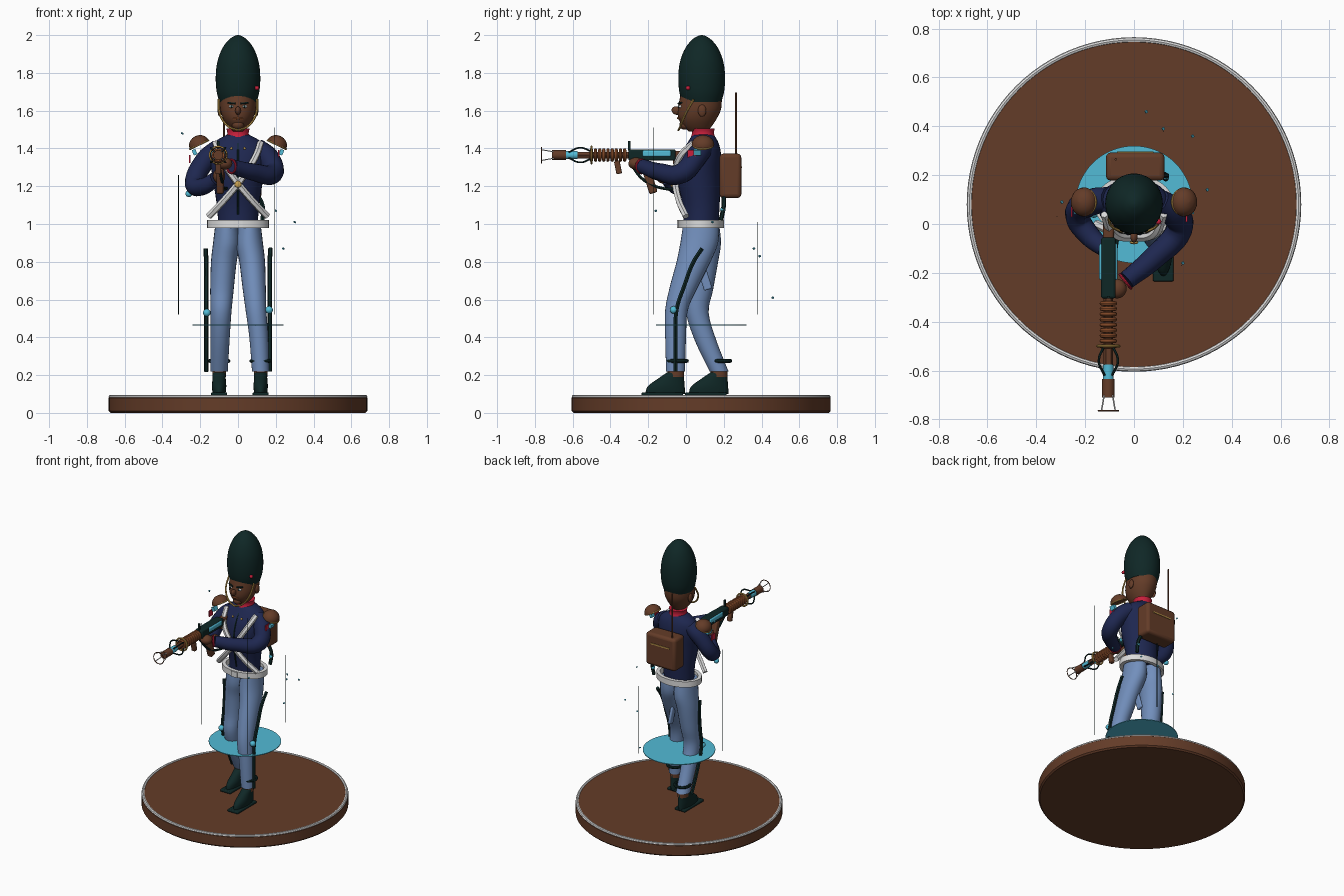
import bpy, bmesh, math
from mathutils import Vector

default = bpy.data.objects.get("Cube")
if default:
    bpy.data.objects.remove(default, do_unlink=True)


def material(name, hexcode):
    srgb = [int(hexcode[i:i + 2], 16) / 255 for i in (0, 2, 4)]
    color = [((c + .055) / 1.055) ** 2.4 if c > .04 else c / 12.92 for c in srgb] + [1]
    m = bpy.data.materials.new(name)
    m.use_nodes = True
    m.diffuse_color = color
    m.node_tree.nodes["Principled BSDF"].inputs["Base Color"].default_value = color
    return m


brown = material("brown", "643C28")
navy = material("navy cloth", "1E2750")
blue = material("blue grey cloth", "728FBC")
dark = material("dark green", "0F2726")
white = material("white leather", "DCDCDC")
red = material("red", "C8203C")
gold = material("gold", "C8A050")
cyan = material("turquoise", "52BBD6")
copper = material("copper", "A05A32")
made = []


def finish(obj, name, mat):
    obj.name = obj.data.name = name
    obj.data.materials.clear()
    obj.data.materials.append(mat)
    made.append(obj)
    return obj


def catmull(rows, steps):
    """Resample rows of numbers along a smooth curve through all of them."""
    rows = [Vector(r) for r in rows]
    out = []
    for i in range(len(rows) - 1):
        a, b, c, d = (rows[min(max(k, 0), len(rows) - 1)] for k in range(i - 1, i + 3))
        for s in range(steps):
            t = s / steps
            out.append(.5 * (2 * b + (c - a) * t + (2 * a - 5 * b + 4 * c - d) * t * t
                             + (3 * b - a - 3 * c + d) * t ** 3))
    return out + [rows[-1]]


def loft(name, rows, mat, steps=3, sides=32, cap=True):
    """Skin over level ellipses given as x, y, z, x radius, y radius."""
    bm = bmesh.new()
    rings = []
    for x, y, z, rx, ry in catmull(rows, steps):
        angles = [math.tau * k / sides for k in range(sides)]
        rings.append([bm.verts.new((x + rx * math.cos(a), y + ry * math.sin(a), z)) for a in angles])
    for low, high in zip(rings, rings[1:]):
        for k in range(sides):
            n = (k + 1) % sides
            bm.faces.new((low[k], low[n], high[n], high[k]))
    if cap:
        bm.faces.new(rings[0])
        bm.faces.new(rings[-1])
    else:
        bmesh.ops.remove_doubles(bm, verts=bm.verts, dist=1e-5)
    bmesh.ops.recalc_face_normals(bm, faces=bm.faces)
    mesh = bpy.data.meshes.new(name)
    bm.to_mesh(mesh)
    bm.free()
    obj = bpy.data.objects.new(name, mesh)
    bpy.context.collection.objects.link(obj)
    return finish(obj, name, mat)


def tube(name, points, radius, mat, radii=None, straight=False):
    curve = bpy.data.curves.new(name, "CURVE")
    curve.dimensions = "3D"
    curve.bevel_depth = radius
    curve.bevel_resolution = 4 if radius > .02 else 1
    curve.resolution_u = 6
    curve.use_fill_caps = True
    spline = curve.splines.new("BEZIER")
    spline.bezier_points.add(len(points) - 1)
    for i, (bp, co) in enumerate(zip(spline.bezier_points, points)):
        bp.co = co
        bp.radius = radii[i] if radii else 1
        bp.handle_left_type = bp.handle_right_type = "VECTOR" if straight else "AUTO"
    obj = bpy.data.objects.new(name, curve)
    bpy.context.collection.objects.link(obj)
    bpy.ops.object.select_all(action="DESELECT")
    obj.select_set(True)
    bpy.context.view_layer.objects.active = obj
    bpy.ops.object.convert(target="MESH")
    finish(bpy.context.object, name, mat)


def ball(name, loc, size, mat, rot=(0, 0, 0)):
    bpy.ops.mesh.primitive_uv_sphere_add(segments=20, ring_count=12, radius=1, location=loc, rotation=rot)
    bpy.context.object.scale = size if isinstance(size, tuple) else (size,) * 3
    finish(bpy.context.object, name, mat)


def box(name, loc, size, mat, rot=(0, 0, 0), bevel=0):
    bpy.ops.mesh.primitive_cube_add(size=1, location=loc, rotation=rot)
    obj = bpy.context.object
    obj.scale = size
    bpy.ops.object.transform_apply(location=False, rotation=False, scale=True)
    if bevel:
        mod = obj.modifiers.new("Bevel", "BEVEL")
        mod.width, mod.segments = bevel, 3
    finish(obj, name, mat)


def torus(name, loc, major, minor, mat, rot=(0, 0, 0), segments=32):
    bpy.ops.mesh.primitive_torus_add(major_radius=major, minor_radius=minor, major_segments=segments,
                                     minor_segments=8, location=loc, rotation=rot)
    finish(bpy.context.object, name, mat)


# Round stand with white rim, and floating disc
R = .685
loft("stand", [(0, .08, z, r, r) for z, r in ((0, R - .01), (.01, R), (.08, R), (.09, R - .01))], brown, 1, 96)
torus("stand_rim", (0, .08, .085), .674, .011, white, segments=96)
loft("floating_disc", [(0, .08, z, .24, .24) for z in (.462, .467)], cyan, 1, 64)

# Legs, boots, stripes and knee studs
leg_paths = {
    "left": (1, [(.12, -.055, .22, .046, .05), (.11, -.055, .4, .05, .055), (.095, -.05, .545, .055, .06),
                 (.085, -.01, .67, .062, .075), (.075, .04, .8, .068, .09), (.06, .07, .9, .072, .1),
                 (.06, .08, 1, .06, .095)]),
    "right": (-1, [(-.1, .175, .22, .046, .05), (-.095, .105, .38, .05, .057), (-.09, .06, .53, .055, .06),
                   (-.085, .075, .65, .062, .068), (-.075, .085, .8, .068, .085), (-.06, .085, .9, .072, .1),
                   (-.06, .08, 1, .06, .095)])}
for side, (s, path) in leg_paths.items():
    loft(side + "_leg", path, blue, 4, 24)
    x, y = path[0][:2]
    boot = ((-.055, .1, .034, .105), (-.05, .14, .038, .098), (-.025, .18, .035, .07), (0, .215, .034, .044))
    loft(side + "_boot", [(x, y + dy, z, rx, ry) for dy, z, rx, ry in boot], dark, 4, 24)
    box(side + "_sole", (x, y - .07, .1), (.085, .22, .018), dark, bevel=.006)
    loft(side + "_ankle", [(x, y, z, .036, .044) for z in (.19, .23)], brown, 1)
    torus(side + "_ankle_band", (x, y + .01, .275), .05, .01, dark)
    stripe = [(s * .168, p[1], p[2]) for p in path[:5]] + [(s * .172, .085, .87)]
    tube(side + "_leg_stripe", stripe, .012, dark)
    ball(side + "_knee_stud", (s * .165, path[2][1] - .015, path[2][2]), .02, cyan)
box("thigh_flap", (.045, .1, .71), (.02, .045, .12), blue, (.3, 0, 0), .008)

# Coat with collar, seam, buttons
loft("coat", [(0, .08, 1, .105, .092), (0, .08, 1.1, .112, .098), (0, .068, 1.25, .135, .115),
              (0, .078, 1.36, .15, .108), (0, .09, 1.43, .128, .082), (0, .09, 1.475, .055, .055)], navy, 4)
loft("collar", [(0, .09, 1.455, .068, .066), (0, .09, 1.48, .056, .058), (0, .09, 1.505, .062, .062)], red, 2)
tube("coat_seam", [(0, -.02, 1.05), (0, -.05, 1.25), (0, -.03, 1.36), (0, .02, 1.44)], .005, dark)
for i in range(4):
    for s in (-1, 1):
        ball("coat_button", (s * .035, -.045 + .012 * i, 1.25 + .05 * i), .007, gold)

# Belt standing clear of the waist, and crossed straps
loft("belt", [(0, .08, z, r, r - .042) for z, r in
              ((.98, .163), (1.022, .163), (1.022, .138), (.98, .138), (.98, .163))], white, 1, 48, False)
box("belt_buckle", (0, -.043, 1), (.05, .008, .04), white)
for s in (-1, 1):
    tube("cross_strap", [(s * .155, 0, 1.04), (s * .07, -.04, 1.13), (s * -.02, -.055, 1.24),
                         (s * -.09, -.035, 1.35), (s * -.12, .04, 1.43)], .018, white)
ball("strap_plate", (0, -.075, 1.21), (.018, .008, .018), gold)

# Arms, hands, epaulettes and sleeve patches
tube("left_arm", [(.1, .09, 1.4), (.16, .05, 1.35), (.185, -.02, 1.27), (.08, -.14, 1.275), (-.03, -.23, 1.305)],
     .055, navy, (1, 1.05, 1, .85, .7))
tube("right_arm", [(-.1, .1, 1.4), (-.17, .09, 1.34), (-.23, .03, 1.21), (-.18, -.05, 1.2), (-.12, -.1, 1.24)],
     .052, navy, (1, 1.05, 1, .85, .7))
ball("left_hand", (-.07, -.265, 1.32), (.04, .04, .032), brown)
ball("right_hand", (-.1, -.125, 1.255), (.032, .035, .04), brown)
torus("left_cuff", (-.035, -.235, 1.305), .036, .006, red, (math.pi / 2, 0, -.9))
ball("elbow_stud", (-.26, .02, 1.16), .018, cyan)
for s in (-1, 1):
    where = (s * .205, .09, 1.42)
    dome = loft("epaulette", [(0, 0, .05 * math.sin(a), .055 * math.cos(a), .06 * math.cos(a))
                              for a in (0, .3, .6, .9, 1.2, 1.55)], brown, 1, 24)
    dome.location, dome.rotation_euler = where, (0, s * .45, 0)
    torus("epaulette_edge", where, .054, .005, gold, (0, s * .45, 0))
    box("shoulder_plate", (s * .23, .06, 1.38), (.02, .04, .03), cyan, (0, s * .4, 0))
box("left_sleeve_patch", (.215, .03, 1.37), (.008, .042, .042), red)
box("right_sleeve_patch", (-.255, .05, 1.345), (.008, .042, .042), red)

# Head and face
loft("head", [(0, .065, 1.49, .03, .05), (0, .06, 1.52, .056, .078), (0, .062, 1.56, .08, .102),
              (0, .072, 1.61, .094, .114), (0, .08, 1.68, .095, .11)], brown, 4)
ball("nose", (0, -.05, 1.6), (.015, .027, .022), brown, (-.4, 0, 0))
ball("chin", (0, -.005, 1.525), (.032, .03, .026), brown)
tube("mouth", [(-.025, -.03, 1.558), (0, -.042, 1.56), (.025, -.03, 1.558)], .006, copper)
for s in (-1, 1):
    ball("ear", (s * .096, .085, 1.6), (.012, .022, .032), brown)
    ball("eye", (s * .035, -.03, 1.622), (.014, .01, .008), white)
    ball("pupil", (s * .034, -.038, 1.622), (.006, .004, .007), dark)
    tube("brow", [(s * .015, -.04, 1.638), (s * .055, -.024, 1.642)], .005, dark, straight=True)
    tube("chin_strap", [(s * .102, .04, 1.66), (s * .095, -.005, 1.58), (s * .05, -.03, 1.515), (0, -.04, 1.497)],
         .006, gold)

# Tall fur hat
hat = ((1.645, .098), (1.7, .113), (1.78, .118), (1.86, .109), (1.93, .083), (1.975, .049), (1.995, .02), (2, .003))
loft("fur_hat", [(0, .083, z, r, r * 1.05) for z, r in hat], dark, 4, 40)
ball("hat_badge", (.1, .01, 1.72), .012, red)

# Backpack with aerial
box("backpack", (.005, .235, 1.255), (.24, .115, .235), brown, bevel=.02)
box("backpack_trim", (.005, .294, 1.3), (.15, .006, .008), gold)
tube("aerial", [(-.075, .265, 1.35), (-.075, .265, 1.695)], .005, brown, straight=True)
tube("pack_hose", [(.1, .2, 1.16), (.13, .2, 1.1), (.13, .185, 1.02)], .012, dark)
ball("hose_stud", (.13, .195, 1.075), .014, cyan)

# Rifle running forward on its own axis
GX, GZ = -.105, 1.365
FORWARD = (math.pi / 2, 0, 0)


def barrel(name, start, end, radius, mat):
    tube(name, [(GX, start, GZ), (GX, end, GZ)], radius, mat, straight=True)


box("rifle_body", (GX, -.18, GZ), (.06, .25, .06), dark, bevel=.01)
box("rifle_cell", (GX, -.155, GZ + .008), (.075, .15, .034), cyan, bevel=.008)
box("rifle_stock", (GX, -.025, GZ - .015), (.045, .09, .075), brown, bevel=.01)
barrel("rifle_barrel", -.3, -.64, .02, brown)
for i in range(9):
    torus("barrel_coil", (GX, -.325 - i * .022, GZ), .027, .009, copper, FORWARD, 20)
barrel("barrel_collar", -.575, -.635, .022, cyan)
barrel("muzzle", -.635, -.71, .026, brown)
torus("barrel_ring", (GX, -.5, GZ), .044, .006, gold, FORWARD)
for i in range(4):
    c, d = math.cos(math.pi * (i + .5) / 2), math.sin(math.pi * (i + .5) / 2)
    tube("barrel_cage", [(GX + r * c, y, GZ + r * d) for y, r in ((-.5, .025), (-.56, .055), (-.62, .022))],
         .005, dark)
    tube("muzzle_prong", [(GX + .024 * c, -.7, GZ + .024 * d), (GX + .04 * c, -.765, GZ + .04 * d)],
         .003, white, straight=True)
torus("muzzle_ring", (GX, -.765, GZ), .041, .003, brown, FORWARD)
box("rifle_sight", (GX, -.3, GZ + .05), (.012, .012, .05), dark)
box("rifle_grip", (GX + .01, -.195, 1.24), (.04, .045, .16), brown, (.3, 0, 0), .01)
box("rifle_magazine", (GX, -.36, 1.3), (.03, .03, .07), brown, (.2, 0, 0), .006)
tube("rifle_sling", [(GX, -.3, 1.33), (GX + .02, -.22, 1.23), (GX + .03, -.1, 1.185), (-.06, -.02, 1.19)], .008, dark)

# Thin upright wires and drifting specks
for x, y, top in ((-.315, .03, 1.26), (.195, -.17, 1.51), (.12, .38, 1.01)):
    tube("upright_wire", [(x, y, .52), (x, y, top)], .002, dark, straight=True)
for spot in ((-.295, .09, 1.48), (.24, .36, .87), (.3, .14, 1.01), (.05, .46, .61), (.2, -.16, 1.07), (.12, .39, .83)):
    box("drifting_speck", spot, (.01, .01, .008), cyan, (.5, .3, .6))

# Smooth shading with sharp edges kept
bpy.ops.object.select_all(action="DESELECT")
for obj in made:
    obj.select_set(True)
bpy.context.view_layer.objects.active = made[0]
bpy.ops.object.shade_smooth_by_angle(angle=math.radians(40))
